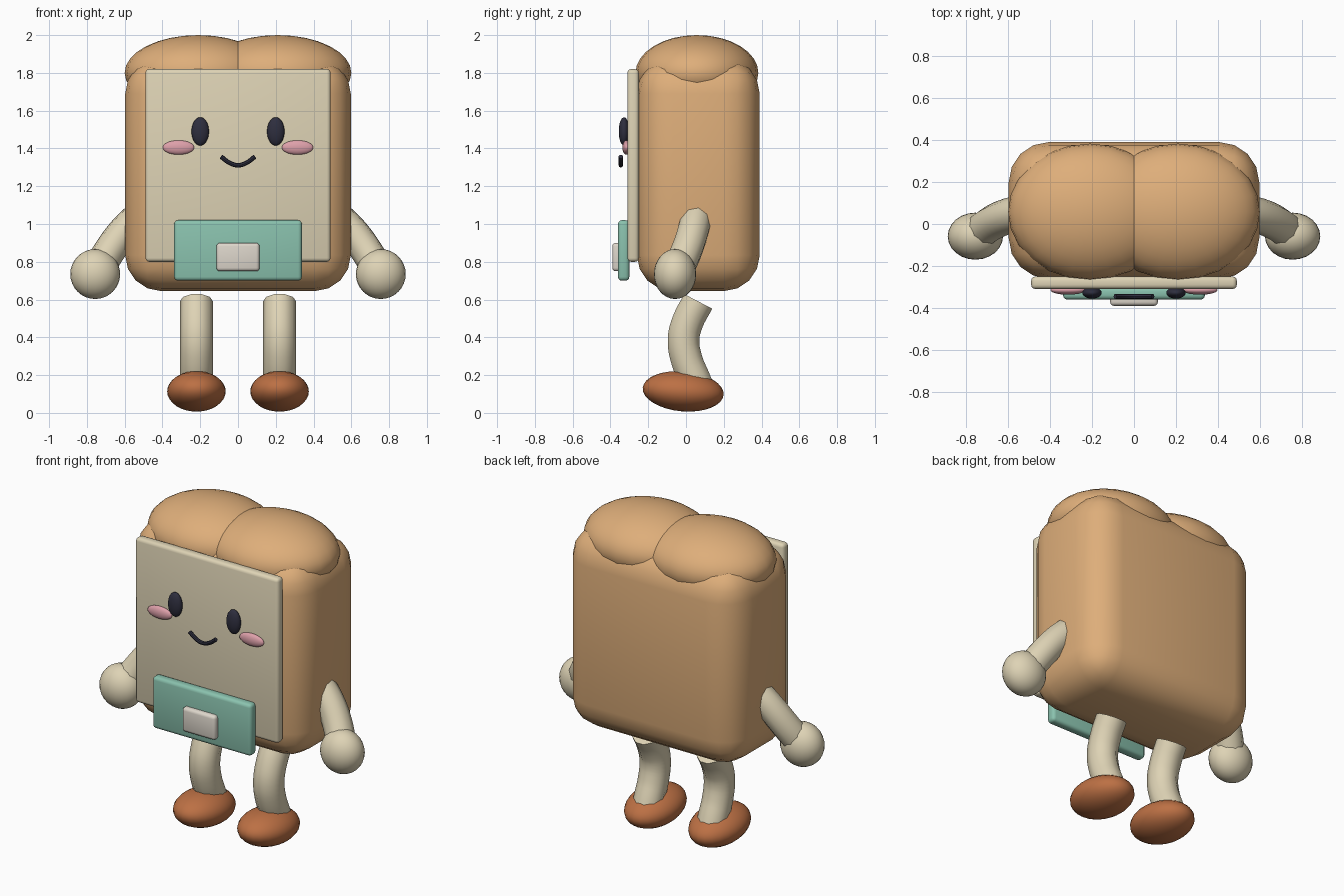
import bpy, math

if "Cube" in bpy.data.objects:
    bpy.data.objects.remove(bpy.data.objects["Cube"])


def material(name, srgb):
    lin = [((c / 255 + 0.055) / 1.055) ** 2.4 for c in srgb]
    m = bpy.data.materials.new(name)
    m.diffuse_color = (*lin, 1)
    m.use_nodes = True
    m.node_tree.nodes["Principled BSDF"].inputs["Base Color"].default_value = m.diffuse_color
    return m


CRUST = material("crust", (222, 174, 122))
CREAM = material("cream", (222, 211, 181))
TEAL = material("teal", (138, 194, 174))
PALE = material("pale_grey", (221, 214, 203))
BROWN = material("shoe_brown", (188, 112, 68))
PINK = material("blush_pink", (222, 160, 170))
DARK = material("dark_navy", (46, 46, 62))


def finish(ob, name, mat):
    ob.name = name
    ob.data.materials.clear()
    ob.data.materials.append(mat)
    bpy.ops.object.shade_smooth_by_angle(angle=math.radians(40))
    return ob


def box(name, mat, lo, hi, bevel, segments):
    bpy.ops.mesh.primitive_cube_add(size=1, location=[(a + b) / 2 for a, b in zip(lo, hi)])
    ob = bpy.context.object
    ob.scale = [b - a for a, b in zip(lo, hi)]
    bpy.ops.object.transform_apply(location=False, rotation=False, scale=True)
    mod = ob.modifiers.new("rounding", 'BEVEL')
    mod.width, mod.segments = bevel, segments
    bpy.ops.object.modifier_apply(modifier=mod.name)
    return finish(ob, name, mat)


def ball(name, mat, centre, radii, tilt=0, segments=24, rings=16):
    bpy.ops.mesh.primitive_uv_sphere_add(segments=segments, ring_count=rings, location=centre)
    ob = bpy.context.object
    ob.scale = radii
    ob.rotation_euler.x = math.radians(tilt)
    return finish(ob, name, mat)


def tube(name, mat, points, radius, sides=2):
    cu = bpy.data.curves.new(name, 'CURVE')
    cu.dimensions = '3D'
    cu.bevel_depth, cu.bevel_resolution = radius, sides
    cu.use_fill_caps = True
    cu.resolution_u = 4
    sp = cu.splines.new('BEZIER')
    sp.bezier_points.add(len(points) - 1)
    for bp, co in zip(sp.bezier_points, points):
        bp.co = co
        bp.handle_left_type = bp.handle_right_type = 'AUTO'
    ob = bpy.data.objects.new(name, cu)
    bpy.context.collection.objects.link(ob)
    bpy.ops.object.select_all(action='DESELECT')
    ob.select_set(True)
    bpy.context.view_layer.objects.active = ob
    bpy.ops.object.convert(target='MESH')
    return finish(bpy.context.object, name, mat)


# Loaf body
box("loaf_body", CRUST, (-0.597, -0.26, 0.645), (0.597, 0.39, 1.88), 0.19, 4)

# Face panel, pocket and pocket patch
box("face_panel", CREAM, (-0.49, -0.31, 0.80), (0.49, -0.25, 1.82), 0.02, 3)
box("pocket", TEAL, (-0.338, -0.36, 0.70), (0.338, -0.30, 1.02), 0.02, 3)
box("pocket_patch", PALE, (-0.114, -0.39, 0.75), (0.114, -0.33, 0.90), 0.018, 3)

# Smile
tube("mouth", DARK, [(-0.09, -0.345, 1.357), (-0.045, -0.345, 1.324), (0, -0.345, 1.311),
                     (0.045, -0.345, 1.324), (0.09, -0.345, 1.357)], 0.012)

for side, s in (("left", -1), ("right", 1)):
    # Puffed top lobes
    ball(side + "_top_lobe", CRUST, (s * 0.21, 0.058, 1.80), (0.39, 0.325, 0.20))

    # Eyes and cheeks
    ball(side + "_eye", DARK, (s * 0.2, -0.328, 1.49), (0.046, 0.028, 0.075))
    ball(side + "_cheek", PINK, (s * 0.315, -0.315, 1.405), (0.083, 0.022, 0.038))

    # Arm and hand
    tube(side + "_arm", CREAM, [(s * 0.50, 0.06, 1.06), (s * 0.60, 0.038, 0.965),
                                (s * 0.685, 0.0, 0.85), (s * 0.745, -0.05, 0.745)], 0.085, 3)
    ball(side + "_hand", CREAM, (s * 0.756, -0.058, 0.735), (0.132, 0.112, 0.132))

    # Leg and foot
    tube(side + "_leg", CREAM, [(s * 0.22, 0.065, 0.590), (s * 0.22, 0.010, 0.485),
                                (s * 0.22, -0.013, 0.39), (s * 0.22, 0.004, 0.28),
                                (s * 0.22, 0.045, 0.18), (s * 0.22, 0.065, 0.13)], 0.088, 3)
    ball(side + "_foot", BROWN, (s * 0.22, -0.015, 0.114), (0.155, 0.215, 0.106), tilt=-5)
